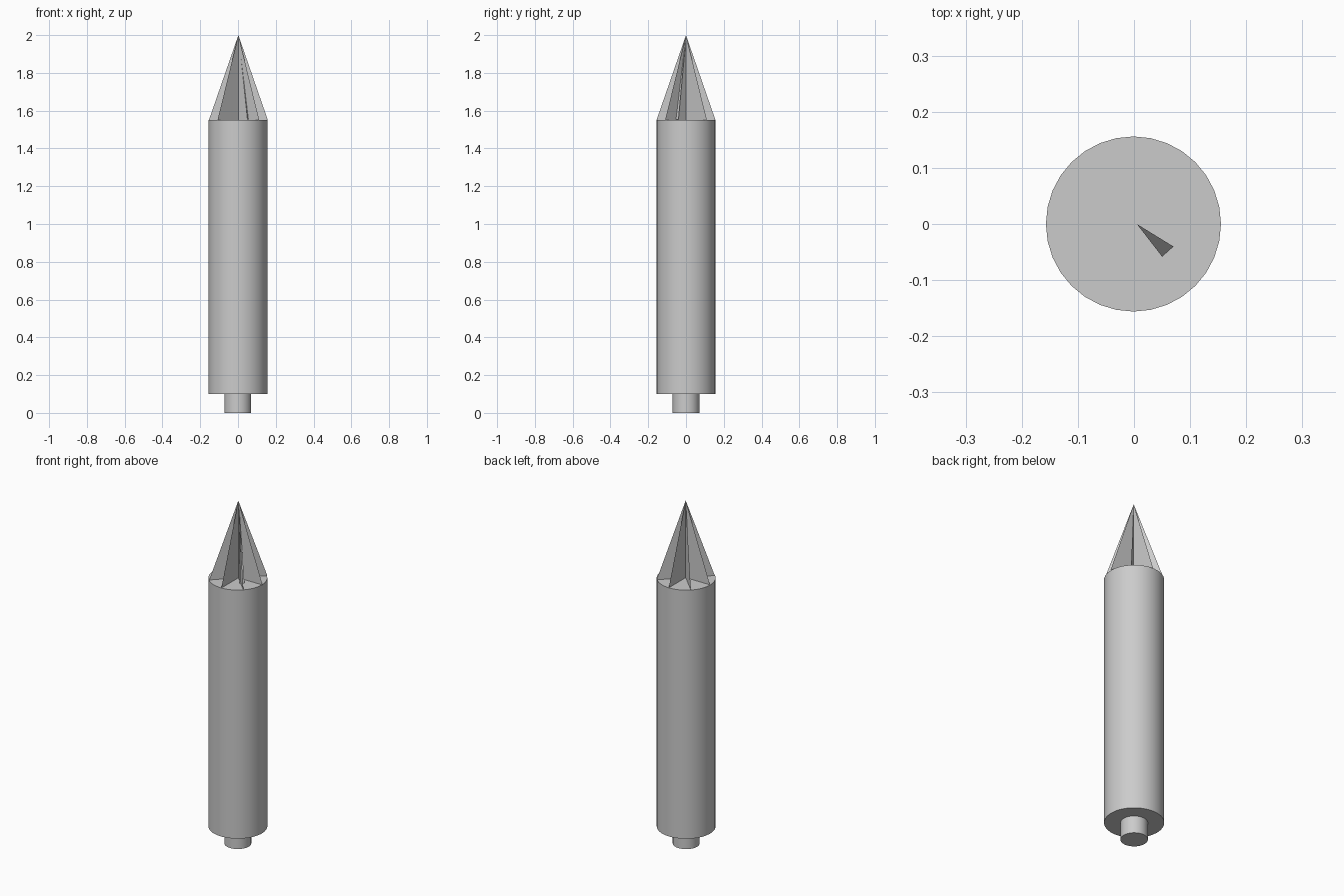
import bpy
import bmesh
from math import cos, sin, radians
from mathutils import Vector

cube = bpy.data.objects.get("Cube")
if cube:
    bpy.data.objects.remove(cube, do_unlink=True)

# One plain grey for every part
grey = bpy.data.materials.new("light_grey")
grey.use_nodes = True
colour = (0.6, 0.6, 0.6, 1)
grey.diffuse_color = colour
grey.node_tree.nodes["Principled BSDF"].inputs["Base Color"].default_value = colour

BODY_RADIUS, BODY_BOTTOM, BODY_TOP = 0.156, 0.1, 1.55
APEX = Vector((0.002, 0, 2))


def cylinder(name, radius, bottom, top):
    bpy.ops.mesh.primitive_cylinder_add(
        vertices=32, radius=radius, depth=top - bottom,
        location=(-0.001, 0, (bottom + top) / 2))
    obj = bpy.context.object
    obj.name = name
    obj.data.materials.append(grey)
    bpy.ops.object.shade_smooth_by_angle(angle=radians(30))


def sheet(name, triangles):
    """Thin single-sided sheet made of triangles."""
    bm = bmesh.new()
    for corners in triangles:
        bm.faces.new([bm.verts.new(c) for c in corners])
    mesh = bpy.data.meshes.new(name)
    bm.to_mesh(mesh)
    bm.free()
    mesh.materials.append(grey)
    bpy.context.collection.objects.link(bpy.data.objects.new(name, mesh))


# Main body and the short stub under it
cylinder("body", BODY_RADIUS, BODY_BOTTOM, BODY_TOP)
cylinder("bottom_stub", 0.071, 0, BODY_BOTTOM)

# Eight upright triangular fins meeting at the tip
foot = Vector((APEX.x, 0, BODY_TOP))
fins = []
for i in range(8):
    a = radians(45 * i)
    rim = foot + Vector((cos(a), sin(a), 0)) * BODY_RADIUS
    fins.append((foot, rim, APEX))
sheet("nose_fins", fins)

# Narrow leaning sliver between two fins
sheet("nose_sliver", [((0.05, -0.058, 1.552), (0.07, -0.04, 1.552), (0.005, 0, 1.985))])
